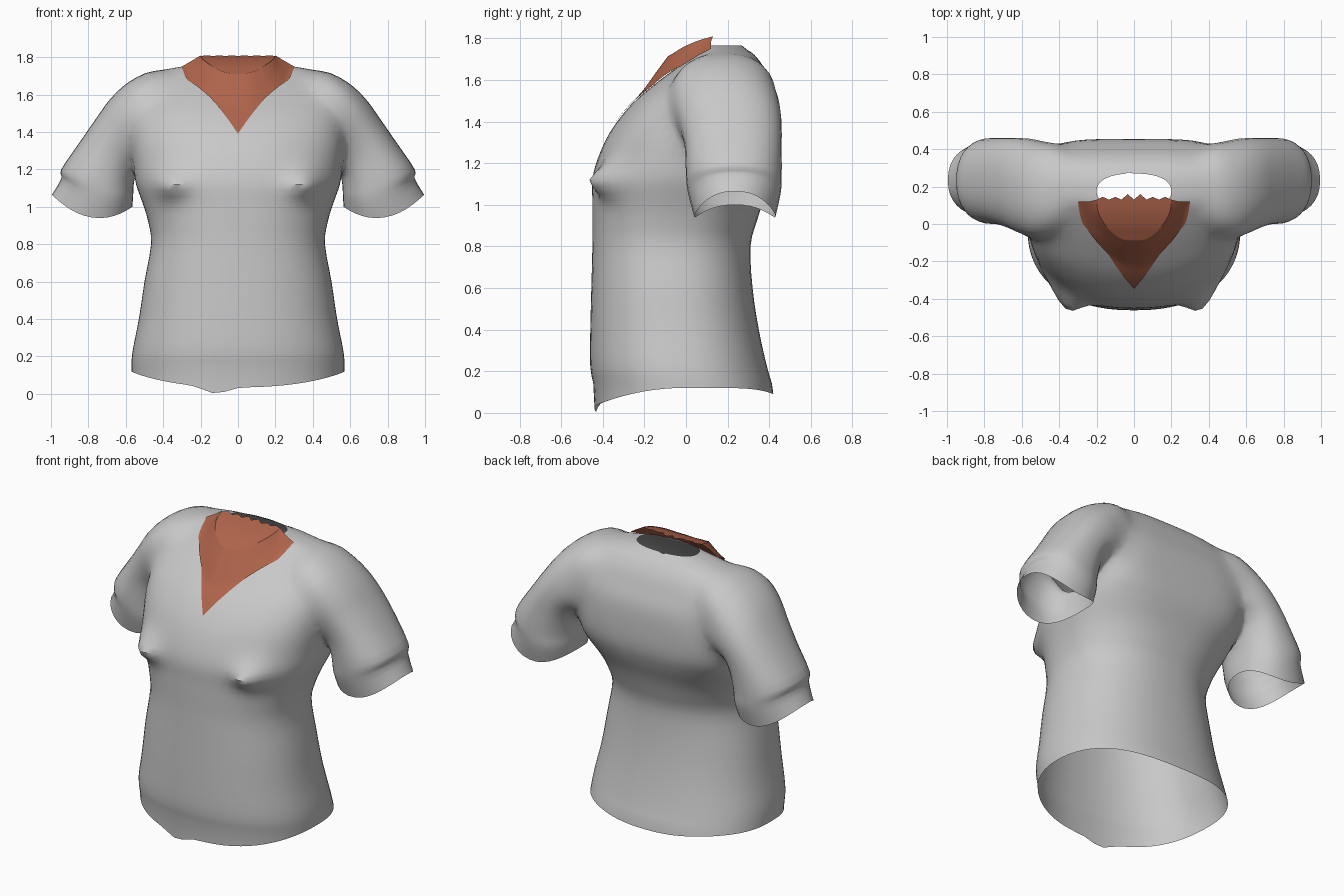
import bpy, bmesh, math
from mathutils import Vector
from mathutils.bvhtree import BVHTree
from mathutils.kdtree import KDTree

if "Cube" in bpy.data.objects:
    bpy.data.objects.remove(bpy.data.objects["Cube"])


def material(name, rgb):
    m = bpy.data.materials.new(name)
    m.diffuse_color = (*rgb, 1)
    m.use_nodes = True
    m.node_tree.nodes["Principled BSDF"].inputs["Base Color"].default_value = m.diffuse_color
    return m


grey = material("light_grey_cloth", (0.58, 0.58, 0.58))
brown = material("rust_collar", (0.43, 0.128, 0.07))


def spline(rows, steps):
    """Resample a table of equal-length rows with a Catmull-Rom curve."""
    out, n = [], len(rows)
    for i in range(n - 1):
        p0, p1, p2, p3 = rows[max(i - 1, 0)], rows[i], rows[i + 1], rows[min(i + 2, n - 1)]
        for s in range(steps):
            t = s / steps
            out.append([0.5 * (2 * b + (c - a) * t + (2 * a - 5 * b + 4 * c - d) * t * t
                               + (3 * b - a - 3 * c + d) * t ** 3)
                        for a, b, c, d in zip(p0, p1, p2, p3)])
    return out + [list(rows[-1])]


def superellipse(count, front, back):
    """Unit outline with its own squareness at the front and back."""
    for k in range(count):
        a = 2 * math.pi * k / count
        c, s = math.cos(a), math.sin(a)
        power = back if s > 0 else front
        yield (math.copysign(abs(c) ** (2 / power), c),
               math.copysign(abs(s) ** (2 / power), s))


def make_object(name, bm, mat):
    me = bpy.data.meshes.new(name)
    bm.to_mesh(me)
    bm.free()
    me.materials.append(mat)
    ob = bpy.data.objects.new(name, me)
    bpy.context.collection.objects.link(ob)
    return ob


def loft(name, rings):
    """Closed solid through a list of point rings."""
    bm = bmesh.new()
    vs = [[bm.verts.new(p) for p in r] for r in rings]
    n = len(vs[0])
    for a, b in zip(vs, vs[1:]):
        for k in range(n):
            bm.faces.new((a[k], a[(k + 1) % n], b[(k + 1) % n], b[k]))
    bm.faces.new(vs[0][::-1])
    bm.faces.new(vs[-1])
    bmesh.ops.recalc_face_normals(bm, faces=bm.faces)
    return make_object(name, bm, grey)


# Torso sections: height, half width, front y, back y, back squareness
TORSO = [(0.12, 0.57, -0.44, 0.42, 2.3), (0.22, 0.565, -0.46, 0.39, 2.3), (0.40, 0.53, -0.46, 0.35, 2.3),
         (0.60, 0.50, -0.455, 0.32, 2.3), (0.80, 0.465, -0.45, 0.31, 2.3), (0.92, 0.48, -0.45, 0.34, 2.4),
         (1.02, 0.51, -0.45, 0.375, 2.6), (1.12, 0.545, -0.45, 0.42, 3), (1.22, 0.56, -0.425, 0.45, 3.6),
         (1.35, 0.575, -0.365, 0.455, 4), (1.48, 0.58, -0.265, 0.445, 4), (1.58, 0.56, -0.15, 0.41, 4),
         (1.66, 0.52, -0.045, 0.375, 3.6), (1.72, 0.43, 0.04, 0.33, 3), (1.745, 0.33, 0.07, 0.295, 2.5),
         (1.765, 0.20, 0.08, 0.27, 2.3)]
rings = []
for i, (z, w, yf, yb, sq) in enumerate(spline(TORSO, 3)):
    ring = []
    for c, s in superellipse(64, 2.3, sq):
        x, y, zz = w * c, (yf + yb) / 2 + (yb - yf) / 2 * s, z
        if i == 0:  # hem dips at front and back
            zz -= 0.085 * max(0, -s) ** 2 + 0.03 * max(0, s) ** 6
            if s < 0:
                zz -= 0.035 * math.exp(-((x + 0.12) / 0.08) ** 2)
        if s < 0:  # bust points
            y -= 0.09 * math.exp(-(((abs(x) - 0.36) / 0.09) ** 2 + ((z - 1.12) / 0.075) ** 2))
        ring.append((x, y, zz))
    rings.append(ring)
shirt = loft("shirt", rings)

# Sleeve sections: outer x, z, inner x, z, front y, back y, sag of the cuff
SLEEVE = [(0.995, 1.065, 0.565, 1.00, 0.04, 0.43, 0.09), (0.945, 1.15, 0.56, 1.06, 0.01, 0.455, 0.05),
          (0.945, 1.20, 0.555, 1.12, 0.00, 0.46, 0.02), (0.85, 1.34, 0.54, 1.20, -0.005, 0.46, 0),
          (0.76, 1.47, 0.50, 1.27, -0.03, 0.46, 0), (0.68, 1.58, 0.42, 1.30, -0.07, 0.455, 0),
          (0.58, 1.67, 0.36, 1.33, -0.09, 0.44, 0), (0.45, 1.73, 0.31, 1.38, -0.06, 0.42, 0),
          (0.33, 1.735, 0.28, 1.45, 0.02, 0.37, 0)]
sleeves = []
for side in (-1, 1):
    rings = []
    for ox, oz, ix, iz, yf, yb, sag in spline(SLEEVE, 3):
        rings.append([(side * ((ox + ix) / 2 + (ox - ix) / 2 * c),
                       (yf + yb) / 2 + (yb - yf) / 2 * s,
                       (oz + iz) / 2 + (oz - iz) / 2 * c - sag * (1 - c * c))
                      for c, s in superellipse(36, 2.3, 2.3)])
    sleeves.append(loft("sleeve", rings))

# Join the sleeves to the torso in one skin
for sl in sleeves:
    mod = shirt.modifiers.new("join", "BOOLEAN")
    mod.operation, mod.solver, mod.object = "UNION", "EXACT", sl
dg = bpy.context.evaluated_depsgraph_get()
joined = bpy.data.meshes.new_from_object(shirt.evaluated_get(dg))
shirt.modifiers.clear()
shirt.data = joined
for sl in sleeves:
    bpy.data.objects.remove(sl)

# Open the hem, neck and cuffs
bm = bmesh.new()
bm.from_mesh(joined)
bmesh.ops.delete(bm, geom=[f for f in bm.faces if f.calc_area() > 0.03], context="FACES")
bmesh.ops.remove_doubles(bm, verts=bm.verts, dist=0.01)
bmesh.ops.triangulate(bm, faces=[f for f in bm.faces if len(f.verts) > 4])

# Soften the armhole seams, fading with distance from the crease
crease = [v.co.copy() for e in bm.edges if len(e.link_faces) == 2 and e.calc_face_angle_signed(0) < -0.25
          for v in e.verts if v.co.z > 1.14 and 0.25 < abs(v.co.x) < 0.75]
kd = KDTree(max(1, len(crease)))
for i, p in enumerate(crease):
    kd.insert(p, i)
kd.balance()
weights = []
for v in bm.verts:
    d = kd.find(v.co)[2]
    if d is not None and d < 0.12 and not v.is_boundary:
        weights.append((v, 0.6 * (1 - d / 0.12)))
for _ in range(8):
    moved = []
    for v, w in weights:
        near = [e.other_vert(v).co for e in v.link_edges]
        moved.append((v, v.co.lerp(sum(near, Vector()) / len(near), w)))
    for v, p in moved:
        v.co = p
bmesh.ops.recalc_face_normals(bm, faces=bm.faces)
tree = BVHTree.FromBMesh(bm)
bm.to_mesh(joined)
bm.free()

# Collar: rim, neck fold and pointed lower edge, from side to centre front
RIM = [(0.20, 0.13, 1.81), (0.19, 0.06, 1.79), (0.15, -0.01, 1.76),
       (0.10, -0.06, 1.73), (0.05, -0.085, 1.715), (0, -0.09, 1.71)]
FOLD = [(0.24, 0.12, 1.785), (0.22, 0.03, 1.735), (0.18, -0.05, 1.69),
        (0.12, -0.11, 1.655), (0.06, -0.14, 1.64), (0, -0.145, 1.635)]
EDGE = [(0.30, 0.12, 1.75), (0.275, 0.02, 1.685), (0.22, -0.07, 1.645),
        (0.14, -0.16, 1.575), (0.055, -0.26, 1.47), (0, -0.32, 1.39)]


def whole(half):
    right = spline(half, 4)
    return right + [[-x, y, z] for x, y, z in right[-2::-1]]


rim, fold, edge = whole(RIM), whole(FOLD), whole(EDGE)
grid = []
for r, f, e in zip(rim, fold, edge):
    col = [Vector(p) for p in (r, f, e)]
    col = [col[0].lerp(col[1], t / 3) for t in range(3)] + [col[1].lerp(col[2], t / 6) for t in range(7)]
    for p in col:  # lie just over the cloth
        hit = tree.ray_cast(Vector((p.x, -2, p.z)), Vector((0, 1, 0)))[0]
        if hit and hit.y - 0.008 < p.y:
            p.y = hit.y - 0.008
    grid.append(col)
bm = bmesh.new()
vs = [[bm.verts.new(p) for p in col] for col in grid]
for a, b in zip(vs, vs[1:]):
    for k in range(len(a) - 1):
        bm.faces.new((a[k], a[k + 1], b[k + 1], b[k]))
collar = make_object("collar", bm, brown)

# Neck panel inside the rim, with a ragged back edge
bm = bmesh.new()
half = len(rim) // 2
rows = []
for i in range(half + 1):
    a, b = Vector(rim[i]), Vector(rim[-1 - i])
    rows.append([bm.verts.new(a.lerp(b, k / 12) - Vector((0, 0, 0.004))) for k in range(13)])
for a, b in zip(rows, rows[1:]):
    for k in range(12):
        bm.faces.new((a[k], a[k + 1], b[k + 1], b[k]))
for k in range(0, 12, 2):
    a, b, c = rows[0][k:k + 3]
    tip = bm.verts.new(b.co + Vector((0, 0.03 if k in (4, 6) else 0.015, 0.004)))
    bm.faces.new((a, b, tip))
    bm.faces.new((b, c, tip))
bmesh.ops.remove_doubles(bm, verts=bm.verts, dist=0.0005)
bmesh.ops.recalc_face_normals(bm, faces=bm.faces)
panel = make_object("neck_panel", bm, brown)

# Smooth shading
for ob in (shirt, collar, panel):
    bpy.ops.object.select_all(action="DESELECT")
    ob.select_set(True)
    bpy.context.view_layer.objects.active = ob
    bpy.ops.object.shade_smooth_by_angle(angle=math.radians(45))
